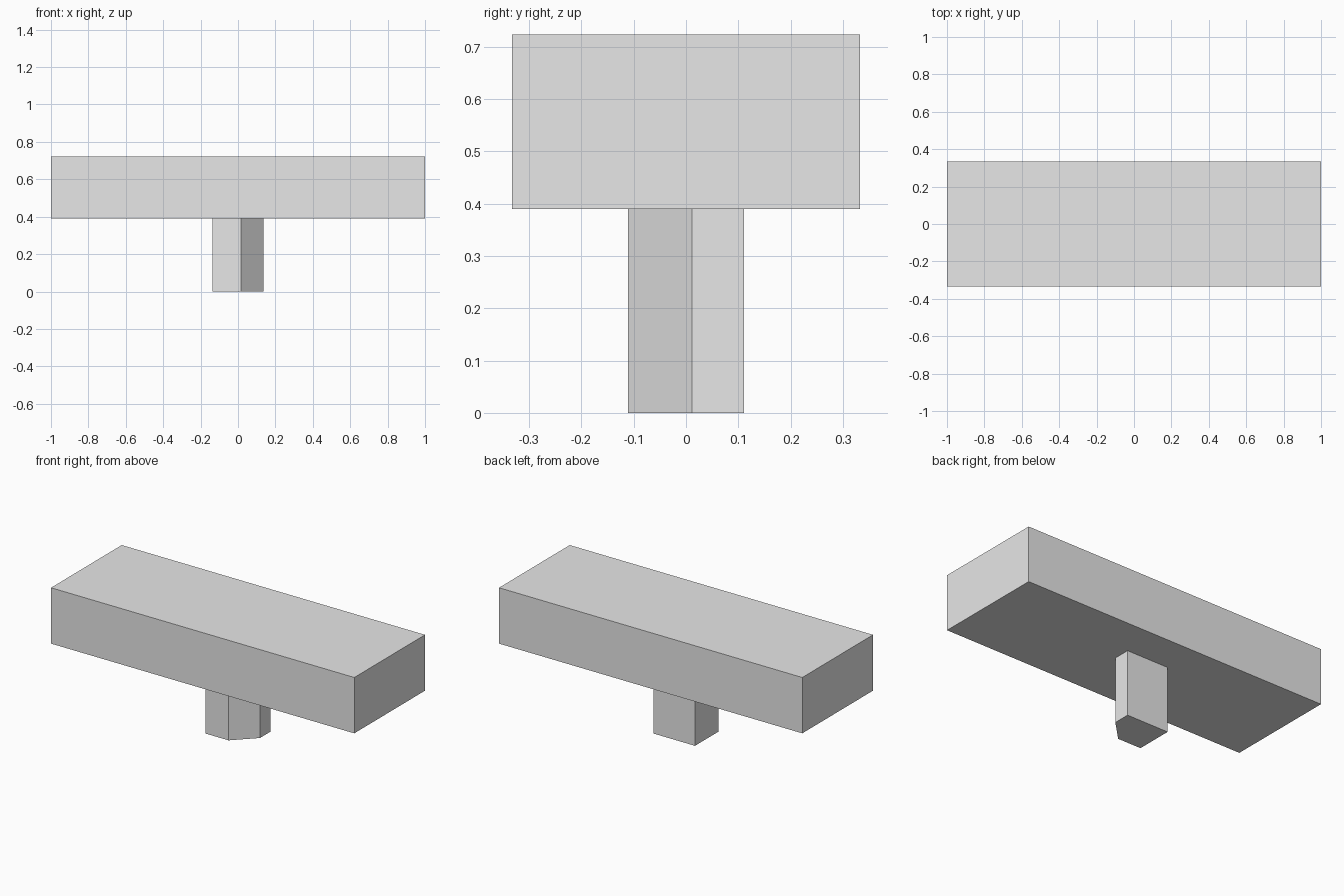
import bpy
import bmesh

if "Cube" in bpy.data.objects:
    bpy.data.objects.remove(bpy.data.objects["Cube"], do_unlink=True)

grey = bpy.data.materials.new("light grey")
grey.use_nodes = True
colour = (0.8, 0.8, 0.8, 1)
grey.diffuse_color = colour
grey.node_tree.nodes["Principled BSDF"].inputs["Base Color"].default_value = colour


def chamfered_prism(name, outline, z0, z1, cap, size):
    """Extrude an outline upward, then chamfer the rim of its top or bottom."""
    bm = bmesh.new()
    base = bm.faces.new([bm.verts.new((x, y, z0)) for x, y in outline])
    top = bmesh.ops.extrude_face_region(bm, geom=[base], use_keep_orig=True)
    verts = [g for g in top["geom"] if isinstance(g, bmesh.types.BMVert)]
    bmesh.ops.translate(bm, vec=(0, 0, z1 - z0), verts=verts)
    bmesh.ops.recalc_face_normals(bm, faces=bm.faces[:])

    # Sink the outer rim by insetting the cap and moving the walls back
    rim_z, step = (z1, -size) if cap == "top" else (z0, size)
    rim = [v for v in bm.verts if abs(v.co.z - rim_z) < 1e-5]
    face = next(f for f in bm.faces if all(v in rim for v in f.verts))
    bmesh.ops.inset_region(bm, faces=[face], thickness=size, use_even_offset=True)
    for v in rim:
        v.co.z = rim_z
    inner = set(face.verts)
    for v in rim:
        if v not in inner:
            v.co.z += step

    mesh = bpy.data.meshes.new(name)
    bm.to_mesh(mesh)
    bm.free()
    mesh.materials.append(grey)
    obj = bpy.data.objects.new(name, mesh)
    bpy.context.collection.objects.link(obj)
    return obj


# Long block with a chamfered top
w, d = 1.0, 0.333
chamfered_prism("top_block", [(-w, -d), (w, -d), (w, d), (-w, d)],
                0.39, 0.723, "top", 0.066)

# Peg with one cut corner and a chamfered foot
w, d, cut = 0.137, 0.111, 0.122
chamfered_prism("keyed_peg",
                [(-w, -d), (w - cut, -d), (w, cut - d), (w, d), (-w, d)],
                0.0, 0.39, "bottom", 0.033)
